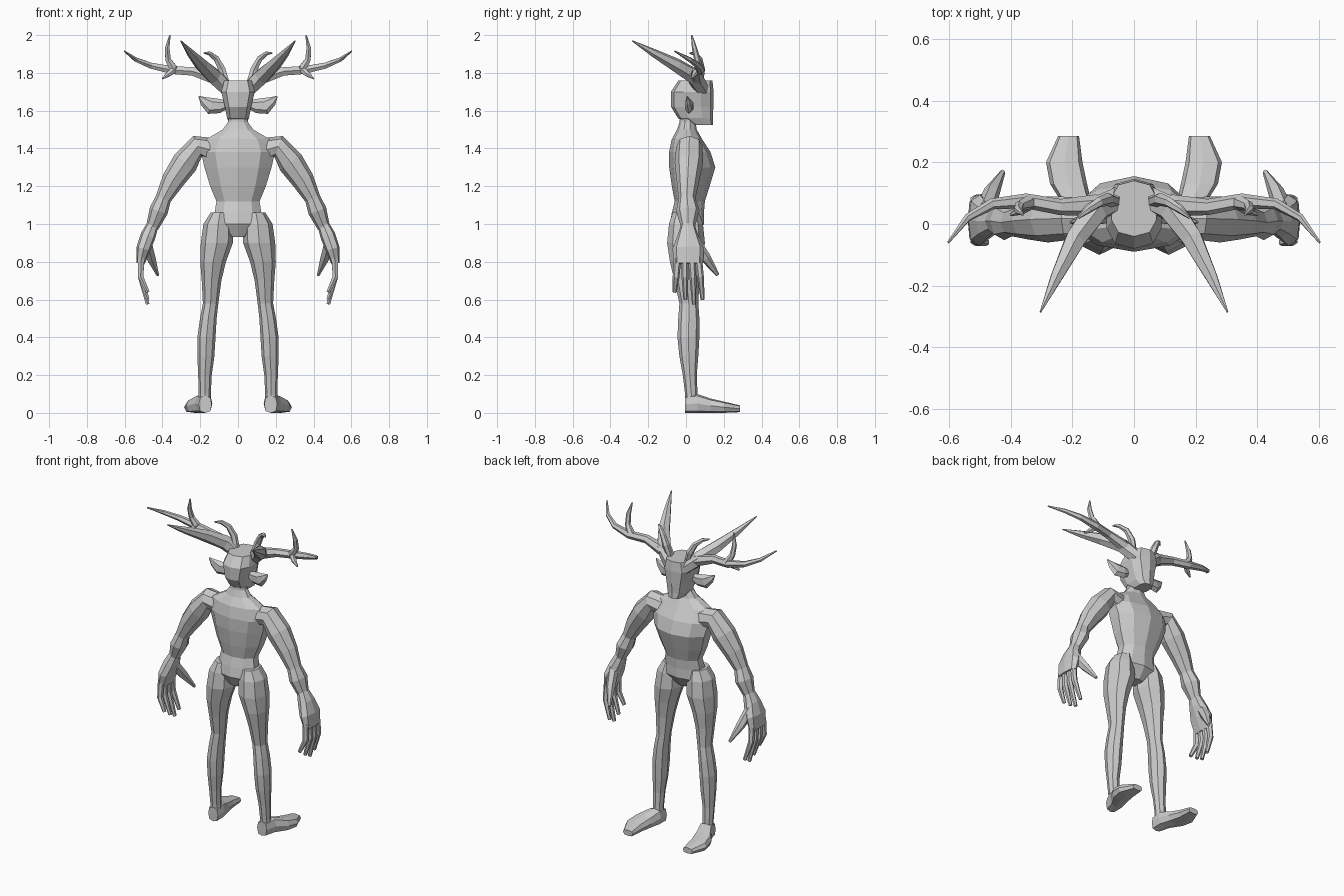
import bpy, bmesh, math
from mathutils import Vector

skin = bpy.data.materials.new("plain_grey")
skin.diffuse_color = (0.6, 0.6, 0.6, 1)
X, Y, Z = Vector((1, 0, 0)), Vector((0, 1, 0)), Vector((0, 0, 1))


def spow(v, p):
    return math.copysign(abs(v) ** p, v)


def loft(name, secs, n=8, ref=Y, sq=1.0, level=None, mirror=True):
    """Skin rings along a path. Section = x, y, z, half width, half depth (along ref).
    level fixes the ring normal; sq < 1 makes rings boxier."""
    bm = bmesh.new()
    pts = [Vector(s[:3]) for s in secs]
    rings = []
    for i, s in enumerate(secs):
        t = level or (pts[min(i + 1, len(pts) - 1)] - pts[max(i - 1, 0)]).normalized()
        v = (ref - t * ref.dot(t)).normalized()
        u = v.cross(t)
        a, b = s[3], s[-1]
        ring = []
        for k in range(n):
            w = 2 * math.pi * k / n + math.pi / 2
            ring.append(bm.verts.new(pts[i] + u * a * spow(math.cos(w), sq)
                                     + v * b * spow(math.sin(w), sq)))
        rings.append(ring)
    for r, q in zip(rings, rings[1:]):
        for k in range(n):
            bm.faces.new((r[k], r[(k + 1) % n], q[(k + 1) % n], q[k]))
    bm.faces.new(rings[0])
    bm.faces.new(rings[-1])
    bmesh.ops.recalc_face_normals(bm, faces=bm.faces)
    me = bpy.data.meshes.new(name)
    bm.to_mesh(me)
    bm.free()
    me.materials.append(skin)
    ob = bpy.data.objects.new(name, me)
    bpy.context.collection.objects.link(ob)
    if mirror:
        ob.modifiers.new("mirror", 'MIRROR').use_mirror_merge = False
    return ob


# torso and neck
loft("torso", [(0, 0, .93, .04, .05), (0, .005, 1.0, .15, .09), (0, .01, 1.06, .13, .085),
               (0, .02, 1.12, .12, .08), (0, .025, 1.2, .155, .1), (0, .033, 1.3, .187, .122),
               (0, .02, 1.38, .205, .11), (0, .005, 1.45, .175, .08), (0, .005, 1.5, .085, .052),
               (0, .008, 1.54, .055, .042), (0, .01, 1.6, .05, .04)],
     n=10, level=Z, mirror=False)

# head
loft("head", [(0, .085, 1.525, .042, .058), (0, .05, 1.56, .06, .092), (0, .033, 1.62, .072, .112),
              (0, .033, 1.70, .092, .113), (0, .05, 1.76, .075, .09)],
     n=10, level=Z, sq=.75, mirror=False)

# ears
loft("ear", [(.05, .02, 1.635, .012, .02), (.10, .02, 1.625, .022, .038), (.145, .015, 1.625, .022, .044),
             (.18, .01, 1.65, .014, .026), (.207, .005, 1.675, .003, .004)], n=6, ref=Z)

# legs
loft("leg", [(.095, 0, 1.06, .05, .07), (.105, 0, 1.0, .078, .09), (.112, 0, .9, .085, .1),
             (.132, 0, .8, .068, .085), (.14, .005, .7, .052, .066), (.145, .015, .58, .041, .05),
             (.157, .015, .5, .044, .056), (.167, .013, .4, .048, .058), (.17, .015, .3, .045, .05),
             (.175, .02, .2, .036, .037), (.176, .028, .1, .032, .033), (.175, .03, .03, .036, .033)],
     n=8, level=Z)

# feet
loft("foot", [(.173, -.005, .045, .034, .045), (.182, .06, .05, .046, .05), (.212, .13, .038, .06, .038),
              (.226, .2, .03, .059, .03), (.212, .285, .022, .034, .018)],
     n=8, ref=Z, level=Y, sq=.65)

# arms
loft("arm", [(.12, .02, 1.385, .07, .06), (.215, .018, 1.41, .06, .07), (.28, .015, 1.325, .07, .075),
             (.345, .01, 1.23, .06, .06), (.395, .005, 1.135, .042, .045), (.42, .01, 1.07, .05, .062),
             (.455, .01, .98, .033, .036)], n=8)

# hands
loft("palm", [(.45, .01, 1.0, .031, .034), (.475, .01, .94, .04, .055), (.50, .012, .87, .038, .083),
              (.517, .012, .79, .022, .078)], n=8, sq=.8)
for i, (y0, y1, tip) in enumerate([(-.045, -.06, .64), (-.008, -.003, .60), (.03, .043, .575), (.065, .088, .60)]):
    loft(f"finger_{i + 1}", [(.513, y0, .82, .019, .02), (.515, (y0 + y1) / 2, .72, .017, .018),
                             (.478, y1, tip, .011, .011)], n=6)
loft("thumb", [(.485, .04, .91, .03, .035), (.46, .105, .82, .026, .028), (.425, .168, .73, .008, .01)], n=6)

# antlers: long backward spike, side branch with two tines, small brow horn
loft("antler_spike", [(.05, .085, 1.71, .04), (.125, .045, 1.78, .045), (.19, -.05, 1.84, .037),
                      (.25, -.17, 1.905, .022), (.303, -.285, 1.97, .003)], n=6, ref=Z)
loft("antler_branch", [(.12, .06, 1.77, .036), (.24, .055, 1.808, .026), (.35, .075, 1.815, .024),
                       (.46, .065, 1.838, .018), (.54, .02, 1.87, .013), (.602, -.06, 1.915, .004)], n=6)
loft("antler_upper_tine", [(.34, .07, 1.82, .025), (.37, .06, 1.87, .017), (.375, .045, 1.93, .014),
                           (.36, .03, 2.0, .004)], n=6)
loft("antler_lower_tine", [(.33, .07, 1.825, .02), (.365, .045, 1.795, .016), (.40, .03, 1.77, .005)], n=6)
loft("brow_horn", [(.06, .07, 1.74, .02), (.085, .08, 1.82, .021), (.115, .07, 1.875, .017),
                   (.15, .045, 1.903, .012), (.18, .02, 1.905, .004)], n=6)
